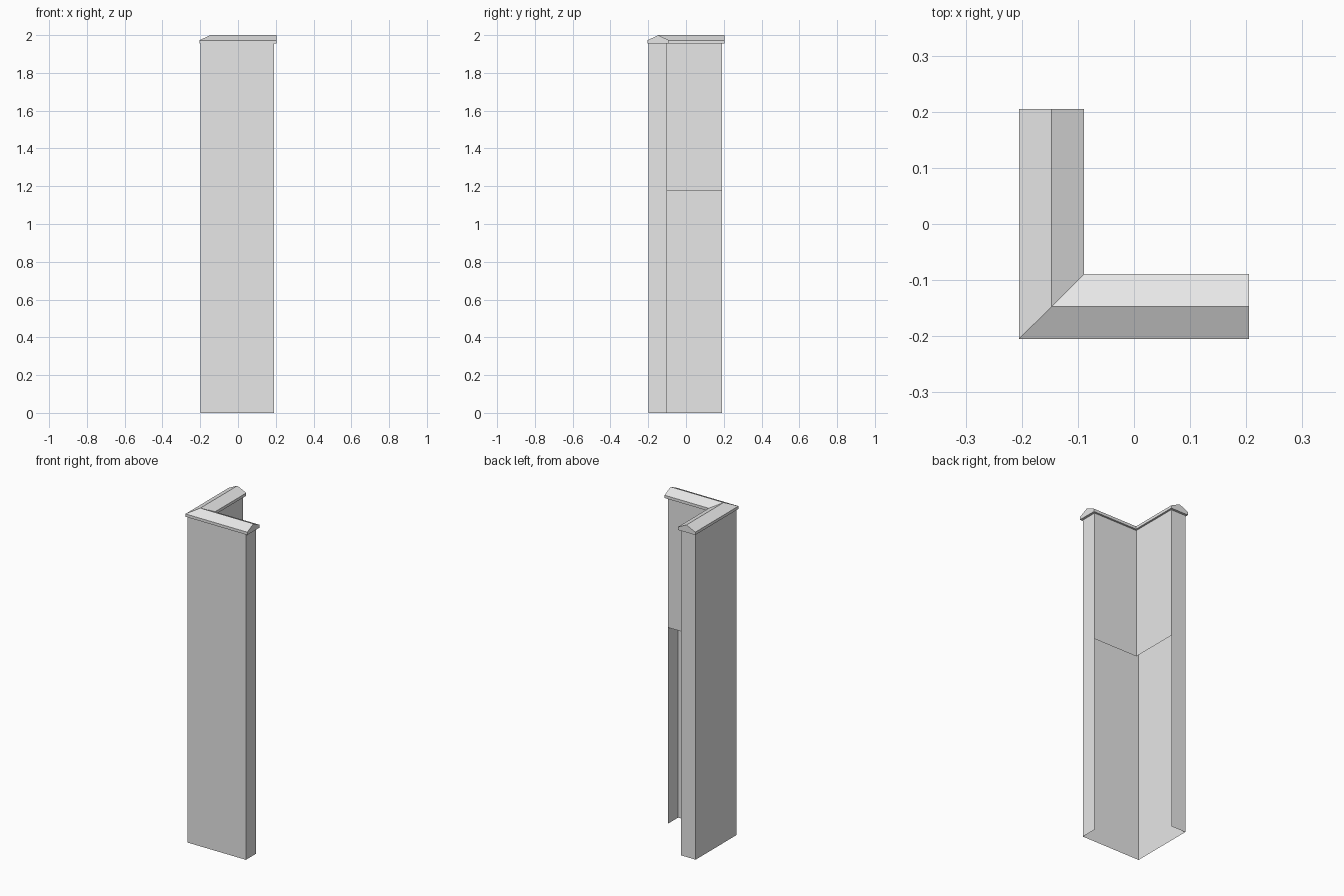
import bpy
import bmesh

cube = bpy.data.objects.get("Cube")
if cube:
    bpy.data.objects.remove(cube, do_unlink=True)

grey = bpy.data.materials.new("light_grey")
grey.use_nodes = True
grey.diffuse_color = (0.8, 0.8, 0.8, 1)
grey.node_tree.nodes["Principled BSDF"].inputs["Base Color"].default_value = (0.8, 0.8, 0.8, 1)


def l_sweep(name, profile, end, closed, cap_ends):
    """Sweep a profile of (offset, height) points along a mitred L."""
    bm = bmesh.new()
    stations = (lambda o: (o, end), lambda o: (o, o), lambda o: (end, o))
    rings = [[bm.verts.new((*place(o), z)) for o, z in profile] for place in stations]
    count = len(profile)
    for a, b in zip(rings, rings[1:]):
        for i in range(count if closed else count - 1):
            j = (i + 1) % count
            bm.faces.new((a[i], a[j], b[j], b[i]))
    if cap_ends:
        bm.faces.new(rings[0][::-1])
        bm.faces.new(rings[-1])
    bmesh.ops.recalc_face_normals(bm, faces=bm.faces)
    return finish(name, bm)


def finish(name, bm):
    mesh = bpy.data.meshes.new(name)
    bm.to_mesh(mesh)
    bm.free()
    mesh.materials.append(grey)
    obj = bpy.data.objects.new(name, mesh)
    bpy.context.collection.objects.link(obj)
    return obj


OUTER, INNER, END = -0.198, -0.1, 0.191
TOP, PANEL_BOTTOM = 1.955, 1.178

# Hollow corner post: outer sheets reach the ground, inner sheets stop part way
outer = l_sweep("outer_walls", [(OUTER, 0), (OUTER, TOP)], END, False, False)
inner = l_sweep("inner_panels", [(INNER, PANEL_BOTTOM), (INNER, TOP)], END, False, False)

# Make the open sheets face away from the hollow
for obj, sign in ((outer, -1), (inner, 1)):
    if obj.data.polygons[0].normal.x * sign < 0:
        obj.data.flip_normals()

# Narrow end strips of both legs
for name, swap in (("right_end_wall", False), ("back_end_wall", True)):
    bm = bmesh.new()
    corners = [(END, OUTER, 0), (END, INNER, 0), (END, INNER, TOP), (END, OUTER, TOP)]
    if swap:
        corners = [(y, x, z) for x, y, z in reversed(corners)]
    bm.faces.new([bm.verts.new(c) for c in corners])
    finish(name, bm)

# Gabled coping with a small vertical lip
LEFT, RIGHT, LIP = -0.205, -0.089, 1.972
coping = [(LEFT, TOP), (LEFT, LIP), ((LEFT + RIGHT) / 2, 2.0), (RIGHT, LIP), (RIGHT, TOP)]
l_sweep("coping", coping, 0.205, True, True)
